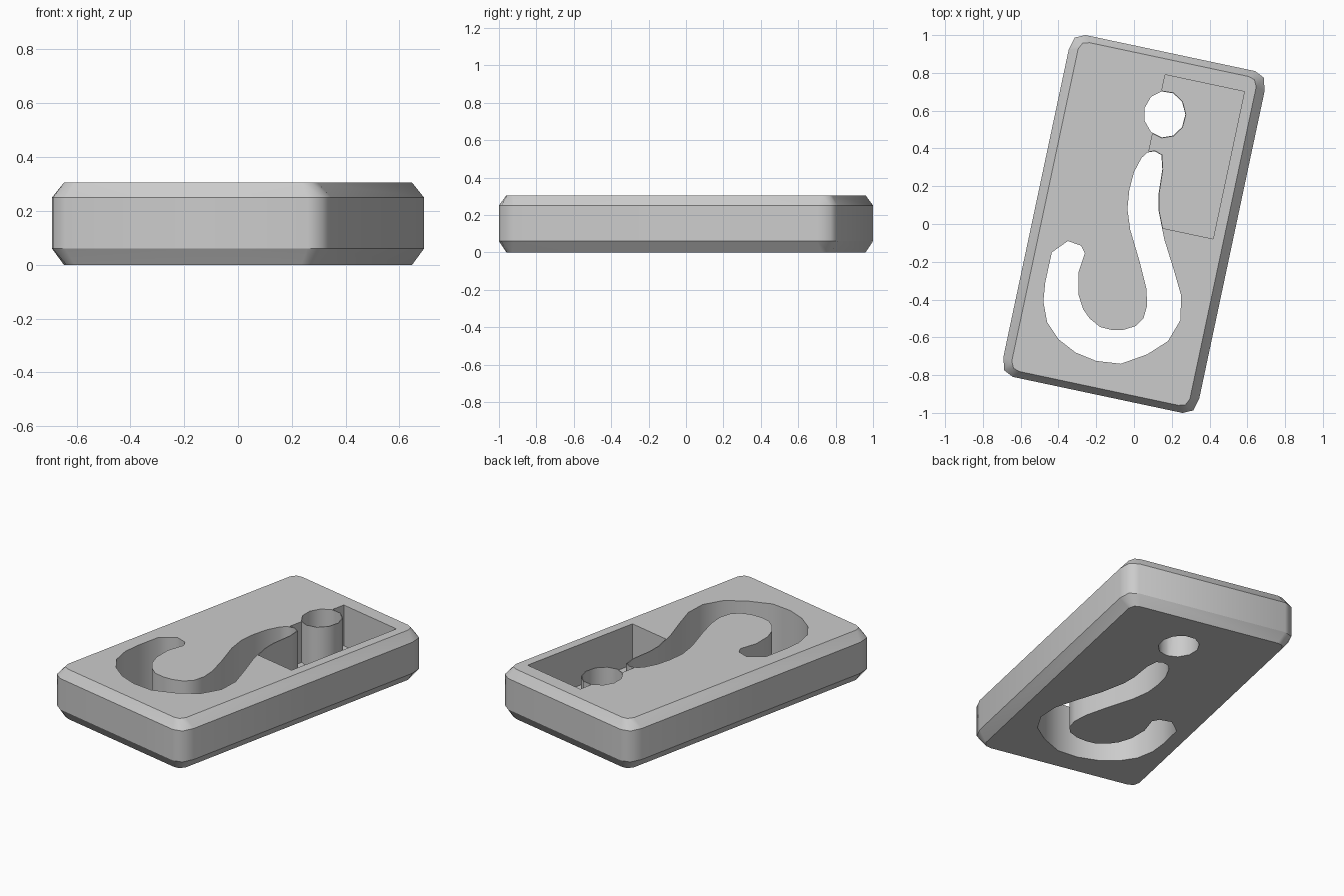
import bpy
import bmesh
import math
from mathutils import Matrix

default_cube = bpy.data.objects.get("Cube")
if default_cube:
    bpy.data.objects.remove(default_cube, do_unlink=True)

TOP = 0.305
TILT = Matrix.Rotation(math.radians(-12), 4, 'Z')
WALL = 0.005


def make_material(name, colour):
    material = bpy.data.materials.new(name)
    material.use_nodes = True
    material.diffuse_color = colour
    shader = material.node_tree.nodes["Principled BSDF"]
    shader.inputs["Base Color"].default_value = colour
    shader.inputs["Roughness"].default_value = 0.6
    return material


def loft(name, sections, matrix=None):
    """Closed solid through (outline, height) sections with equal point counts."""
    bm = bmesh.new()
    rings = [[bm.verts.new((x, y, z)) for x, y in outline] for outline, z in sections]
    for low, high in zip(rings, rings[1:]):
        for i in range(len(low)):
            j = (i + 1) % len(low)
            bm.faces.new((low[i], low[j], high[j], high[i]))
    bm.faces.new(rings[0])
    bm.faces.new(rings[-1])
    if matrix:
        bm.transform(matrix)
    bmesh.ops.recalc_face_normals(bm, faces=bm.faces)
    mesh = bpy.data.meshes.new(name)
    bm.to_mesh(mesh)
    bm.free()
    obj = bpy.data.objects.new(name, mesh)
    bpy.context.collection.objects.link(obj)
    return obj


def prism(name, outline, low=-0.2, high=0.6, matrix=None):
    obj = loft(name, [(outline, low), (outline, high)], matrix)
    obj.hide_render = True
    return obj


def corner_outline(corner):
    """Mirror one corner's points into a full outline."""
    back = corner[::-1]
    return (corner + [(x, -y) for x, y in back]
            + [(-x, -y) for x, y in corner] + [(-x, y) for x, y in back])


def grow(outline, amount):
    """Push every point of a clockwise outline outwards."""
    result = []
    for i, (x, y) in enumerate(outline):
        px, py = outline[i - 1]
        nx, ny = outline[(i + 1) % len(outline)]
        dx, dy = nx - px, ny - py
        length = math.hypot(dx, dy)
        result.append((x - dy / length * amount, y + dx / length * amount))
    return result


def subtract(target, cutters):
    """Cut the cutters out of the target and bake the result."""
    for cutter in cutters:
        modifier = target.modifiers.new("cut", 'BOOLEAN')
        modifier.operation = 'DIFFERENCE'
        modifier.solver = 'EXACT'
        modifier.object = cutter
    graph = bpy.context.evaluated_depsgraph_get()
    baked = bpy.data.meshes.new_from_object(target.evaluated_get(graph))
    target.modifiers.clear()
    target.data = baked


# Slab with rounded corners and a bevel above and below
side = corner_outline([(0.46, 0.925), (0.512, 0.9), (0.53, 0.83)])
face = corner_outline([(0.43, 0.89), (0.465, 0.88), (0.482, 0.845)])
slab = loft("slab", [(face, 0), (side, 0.06), (side, 0.25), (face, TOP)], TILT)

# Hook-shaped slot, clockwise from its tip
hook = [
    (0.11, 0.385), (0.145, 0.365), (0.15, 0.29), (0.13, 0.16), (0.13, 0.07),
    (0.16, -0.08), (0.21, -0.24), (0.25, -0.38), (0.245, -0.51), (0.18, -0.62),
    (0.07, -0.69), (-0.07, -0.74), (-0.2, -0.725), (-0.31, -0.68),
    (-0.4, -0.61), (-0.46, -0.52), (-0.48, -0.41), (-0.47, -0.31),
    (-0.435, -0.15), (-0.35, -0.09), (-0.28, -0.115), (-0.26, -0.155),
    (-0.295, -0.26), (-0.295, -0.37), (-0.27, -0.45), (-0.235, -0.5),
    (-0.18, -0.545), (-0.12, -0.56), (-0.055, -0.56), (0.01, -0.54),
    (0.05, -0.5), (0.07, -0.43), (0.065, -0.34), (0.03, -0.2), (-0.02, -0.03),
    (-0.035, 0.08), (-0.025, 0.18), (0, 0.275), (0.04, 0.35), (0.07, 0.378),
]

# Round hole above the slot
SIDES = 11
hole = []
for i in range(SIDES):
    angle = -math.tau * i / SIDES
    hole.append((0.162 + 0.11 * math.cos(angle), 0.58 + 0.123 * math.sin(angle)))

# Rectangular pocket, leaving thin walls around the slot and the hole
x0, x1, y0, y1 = -0.003, 0.426, 0.01, 0.807
pocket = prism("pocket_cutter", [(x0, y0), (x0, y1), (x1, y1), (x1, y0)],
               low=0.055, matrix=TILT)
slot_wall = prism("slot_wall_cutter", grow(hook, WALL))
hole_wall = prism("hole_wall_cutter", grow(hole, WALL))
subtract(pocket, [slot_wall, hole_wall])

slot_cutter = prism("slot_cutter", hook)
hole_cutter = prism("hole_cutter", hole)
subtract(slab, [pocket, slot_cutter, hole_cutter])
for helper in (pocket, slot_wall, hole_wall, slot_cutter, hole_cutter):
    bpy.data.objects.remove(helper, do_unlink=True)

# Smooth around the outlines, sharp along level edges and tight corners
bm = bmesh.new()
bm.from_mesh(slab.data)
for f in bm.faces:
    f.smooth = True
    f.material_index = 0
for e in bm.edges:
    rise = abs(e.verts[0].co.z - e.verts[1].co.z)
    e.smooth = rise > 0.01 and e.calc_face_angle(math.pi) < math.radians(60)
bm.to_mesh(slab.data)
bm.free()

slab.data.materials.clear()
slab.data.materials.append(make_material("light_grey", (0.6, 0.6, 0.6, 1)))
